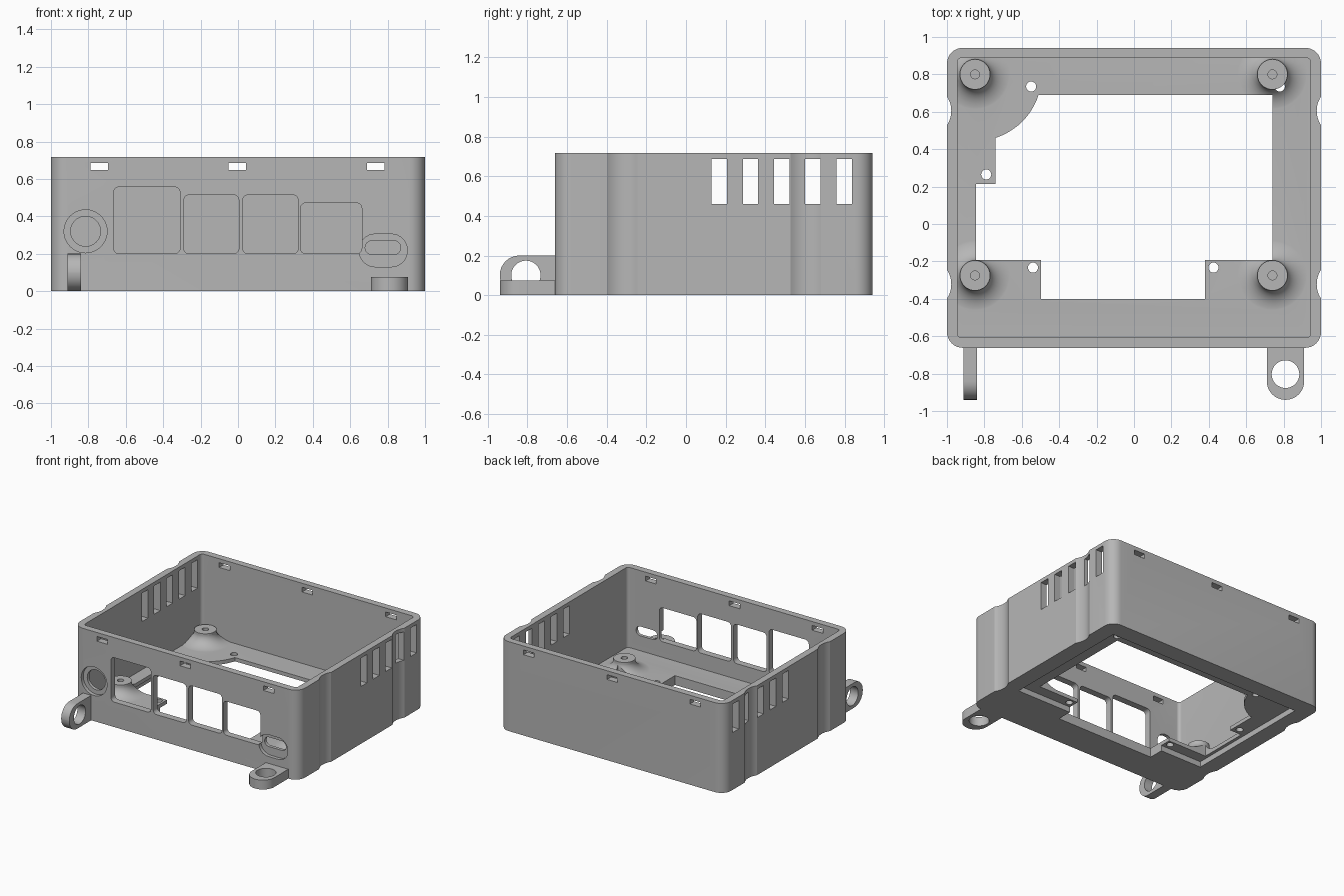
import bpy, bmesh, math

cube = bpy.data.objects.get("Cube")
if cube:
    bpy.data.objects.remove(cube, do_unlink=True)

grey = bpy.data.materials.new("plain grey")
grey.use_nodes = True
colour = (0.47, 0.47, 0.47, 1)
grey.diffuse_color = colour
grey.node_tree.nodes["Principled BSDF"].inputs["Base Color"].default_value = colour


def finish(name, bm):
    bmesh.ops.recalc_face_normals(bm, faces=bm.faces)
    mesh = bpy.data.meshes.new(name)
    bm.to_mesh(mesh)
    bm.free()
    mesh.materials.append(grey)
    obj = bpy.data.objects.new(name, mesh)
    bpy.context.collection.objects.link(obj)
    return obj


def rounded(u0, u1, v0, v1, r, steps=8):
    """Rectangle outline with round corners."""
    pts = []
    corners = [(u1 - r, v1 - r), (u0 + r, v1 - r), (u0 + r, v0 + r), (u1 - r, v0 + r)]
    for k, (u, v) in enumerate(corners):
        for i in range(steps + 1):
            a = (k + i / steps) * math.pi / 2
            p = (u + r * math.cos(a), v + r * math.sin(a))
            if not pts or math.dist(p, pts[-1]) > 1e-5:
                pts.append(p)
    if math.dist(pts[0], pts[-1]) < 1e-5:
        pts.pop()
    return pts


def circle(u, v, r, steps=10):
    return rounded(u - r, u + r, v - r, v + r, r, steps)


def rect(u0, u1, v0, v1):
    return [(u0, v0), (u1, v0), (u1, v1), (u0, v1)]


def prism(name, outline, axis, lo, hi):
    """Extrude an outline along the given axis."""
    place = {"x": lambda u, v, w: (w, u, v),
             "y": lambda u, v, w: (u, w, v),
             "z": lambda u, v, w: (u, v, w)}[axis]
    bm = bmesh.new()
    a, b = [[bm.verts.new(place(u, v, w)) for u, v in outline] for w in (lo, hi)]
    bm.faces.new(a)
    bm.faces.new(b)
    n = len(a)
    for i in range(n):
        j = (i + 1) % n
        bm.faces.new((a[i], a[j], b[j], b[i]))
    return finish(name, bm)


def lathe(name, x, y, profile, sides=40):
    """Closed solid turned about a vertical axis."""
    bm = bmesh.new()
    rings = [[bm.verts.new((x + r * math.cos(2 * math.pi * i / sides),
                            y + r * math.sin(2 * math.pi * i / sides), z))
              for i in range(sides)] for r, z in profile]
    for a, b in zip(rings, rings[1:]):
        for i in range(sides):
            j = (i + 1) % sides
            bm.faces.new((a[i], a[j], b[j], b[i]))
    bm.faces.new(rings[0])
    bm.faces.new(rings[-1])
    return finish(name, bm)


def combine(target, tool, operation):
    mod = target.modifiers.new("combine", "BOOLEAN")
    mod.operation = operation
    mod.solver = "EXACT"
    mod.object = tool
    bpy.context.view_layer.objects.active = target
    bpy.ops.object.modifier_apply(modifier=mod.name)
    bpy.data.objects.remove(tool, do_unlink=True)


def cut(target, outline, axis, lo, hi):
    combine(target, prism("cutter", outline, axis, lo, hi), "DIFFERENCE")


FLOOR, TOP = 0.075, 0.718
FRONT, BACK = -0.662, 0.942
POSTS = [(-0.85, 0.8), (0.74, 0.8), (-0.85, -0.275), (0.74, -0.275)]

# Open box with rounded corners
case = prism("case", rounded(-1, 1, FRONT, BACK, 0.085), "z", 0, TOP)
cut(case, rounded(-0.945, 0.945, -0.608, 0.888, 0.025), "z", FLOOR, 1)

# Flared bases under the standoffs, kept inside the walls
for x, y in POSTS:
    flare = [(0.2, 0.05), (0.2, 0.074)]
    for i in range(1, 9):
        a = i / 8 * math.pi / 2
        flare.append((0.2 - 0.12 * math.sin(a), 0.16 - 0.086 * math.cos(a)))
    base = lathe("flare", x, y, flare)
    combine(base, prism("limit", rect(-0.97, 0.97, -0.63, 0.91), "z", 0, 1), "INTERSECT")
    combine(case, base, "UNION")

# Stepped floor opening, with an arc around the back corner post
arc = []
start, end = math.atan2(-0.11, 0.34), math.atan2(-0.34, 0.11)
for i in range(13):
    a = start + (end - start) * i / 12
    arc.append((-0.85 + 0.357 * math.cos(a), 0.8 + 0.357 * math.sin(a)))
opening = [(0.74, 0.69)] + arc + [
    (-0.74, 0.215), (-0.845, 0.215), (-0.845, -0.192), (-0.497, -0.192),
    (-0.497, -0.402), (0.38, -0.402), (0.38, -0.192), (0.74, -0.192)]
cut(case, opening, "z", -0.1, 0.3)

# Shallow pocket below the floor and its screw holes
cut(case, rect(-0.87, 0.87, -0.28, 0.8), "z", -0.1, 0.045)
for x, y in [(-0.55, 0.735), (0.78, 0.735), (-0.79, 0.265), (-0.54, -0.233), (0.425, -0.233)]:
    cut(case, circle(x, y, 0.027, 5), "z", -0.1, 0.3)

# Standoff posts with blind bores
for x, y in POSTS:
    combine(case, prism("post", circle(x, y, 0.081), "z", 0.055, 0.17), "UNION")
    cut(case, circle(x, y, 0.024, 5), "z", 0.09, 0.3)

# Front windows
for x0, x1, top in [(-0.665, -0.31, 0.557), (-0.29, 0.005, 0.515),
                    (0.025, 0.322, 0.515), (0.333, 0.662, 0.472)]:
    cut(case, rounded(x0, x1, 0.2, top, 0.03, 5), "y", -0.8, -0.55)

# Round and slotted front ports, each with a sunken surround
cut(case, circle(-0.815, 0.32, 0.115), "y", -0.8, FRONT + 0.028)
cut(case, circle(-0.815, 0.32, 0.08), "y", -0.8, -0.57)
cut(case, rounded(0.648, 0.905, 0.13, 0.305, 0.085), "y", -0.8, FRONT + 0.028)
cut(case, rounded(0.68, 0.87, 0.195, 0.27, 0.0375), "y", -0.8, -0.57)

# Clip slots through front and back
for x in (-0.742, -0.005, 0.737):
    for lo, hi in ((-0.8, -0.55), (0.8, 1.1)):
        cut(case, rect(x - 0.047, x + 0.047, 0.648, 0.686), "y", lo, hi)

# Side vents and vertical grooves
for side in (-1, 1):
    lo, hi = sorted((side * 0.9, side * 1.1))
    for i in range(5):
        y = 0.168 + i * 0.1575
        cut(case, rect(y - 0.039, y + 0.039, 0.46, 0.688), "x", lo, hi)
    for y in (-0.322, 0.605):
        cut(case, circle(side * 1.116, y, 0.139, 16), "z", -0.1, 1)

# Flat mounting lug
flat_lug = prism("flat_lug", rounded(0.71, 0.91, -0.94, -0.64, 0.0995), "z", 0, 0.075)
combine(flat_lug, prism("web", rect(0.71, 0.91, -0.8, -0.64), "z", 0, 0.075), "UNION")
cut(flat_lug, circle(0.81, -0.803, 0.074), "z", -0.1, 0.2)

# Upright mounting lug
upright_lug = prism("upright_lug", rounded(-0.94, -0.64, 0, 0.2, 0.0995), "x", -0.912, -0.84)
combine(upright_lug, prism("web", rect(-0.8, -0.64, 0, 0.2), "x", -0.912, -0.84), "UNION")
cut(upright_lug, circle(-0.808, 0.1, 0.074), "x", -1, -0.7)

# Smooth the round surfaces, keep the edges crisp
bpy.ops.object.select_all(action="DESELECT")
for obj in (case, flat_lug, upright_lug):
    obj.select_set(True)
bpy.context.view_layer.objects.active = case
bpy.ops.object.shade_smooth_by_angle(angle=math.radians(30))
